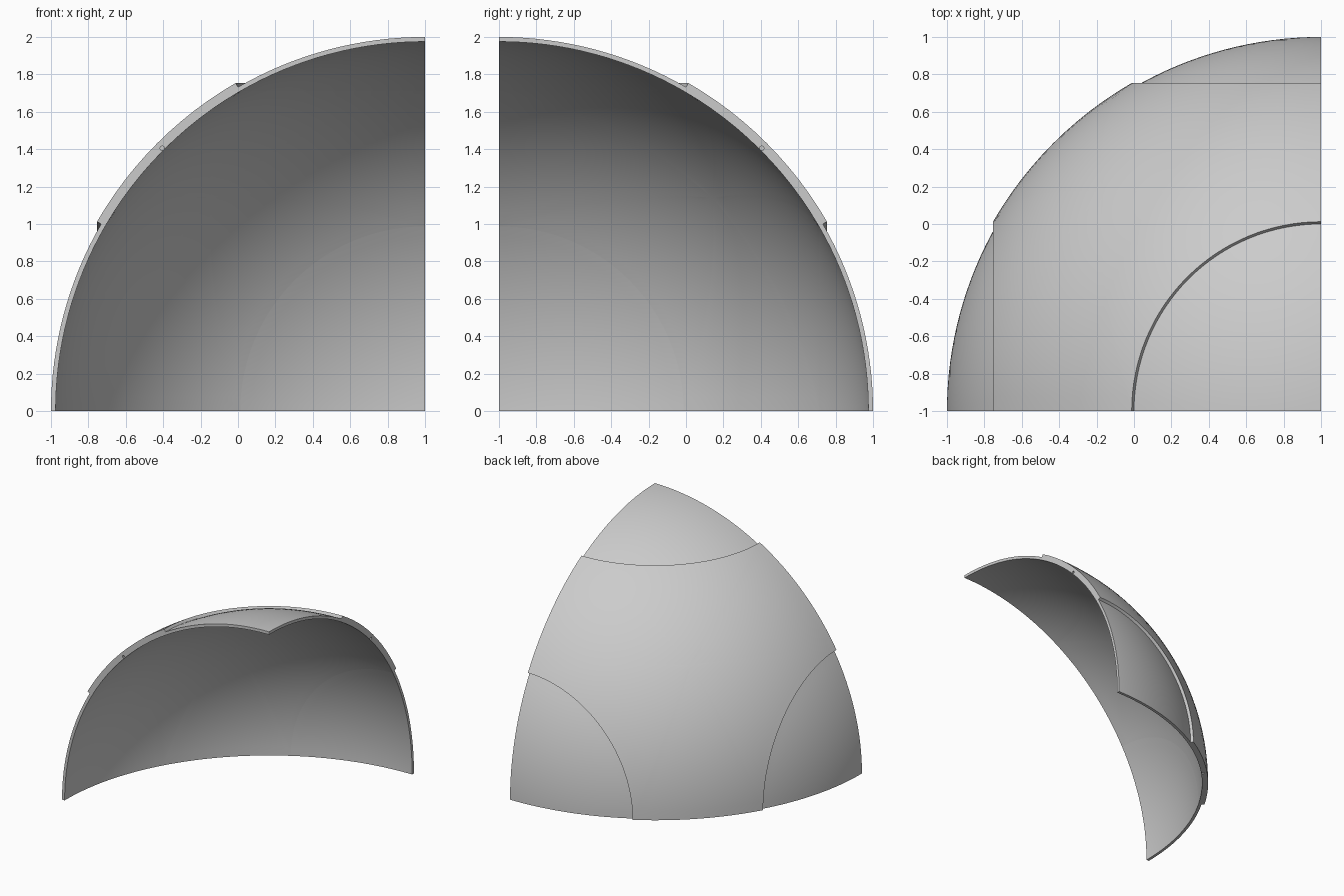
import bpy, bmesh
from math import radians, sin, cos, pi
from mathutils import Vector, Matrix

if "Cube" in bpy.data.objects:
    bpy.data.objects.remove(bpy.data.objects["Cube"])

INNER, CAP, MID = 1.975, 2.0, 2.025
HALF = radians(30)                 # angular size of each corner cap
AXES = [Vector((1, 0, 0)), Vector((0, 1, 0)), Vector((0, 0, 1))]

grey = bpy.data.materials.new("light grey")
grey.use_nodes = True
grey.diffuse_color = (0.6, 0.6, 0.6, 1)
grey.node_tree.nodes["Principled BSDF"].inputs["Base Color"].default_value = (0.6, 0.6, 0.6, 1)


def place(p):
    """Move a point of the positive octant to its place in the model."""
    return Vector((1 - p.x, p.y - 1, p.z))


def slerp(a, b, t):
    ang = a.angle(b)
    return (a * sin((1 - t) * ang) + b * sin(t * ang)) / sin(ang)


def cap_arc(k, n=32):
    """Quarter circle around axis k, from the axis before it to the one after."""
    a, b, c = AXES[k], AXES[(k + 1) % 3], AXES[(k + 2) % 3]
    turns = [pi / 2 * i / n for i in range(n + 1)]
    return [a * cos(HALF) + (c * cos(t) + b * sin(t)) * sin(HALF) for t in turns]


def make_object(name, bm):
    mesh = bpy.data.meshes.new(name)
    bm.to_mesh(mesh)
    bm.free()
    obj = bpy.data.objects.new(name, mesh)
    bpy.context.collection.objects.link(obj)
    return obj


def shell(name, pole, rim, closed, r_out, rings=16):
    """Thick spherical panel spreading from a pole to a rim of directions."""
    bm = bmesh.new()
    tip = bm.verts.new(pole * r_out)
    rows = [[bm.verts.new(slerp(pole, p, j / rings) * r_out) for p in rim]
            for j in range(1, rings + 1)]
    count = len(rim)
    for i in range(count if closed else count - 1):
        n = (i + 1) % count
        bm.faces.new((tip, rows[0][i], rows[0][n]))
        for lo, hi in zip(rows, rows[1:]):
            bm.faces.new((lo[i], hi[i], hi[n], lo[n]))
    # thicken towards the centre
    ext = bmesh.ops.extrude_face_region(bm, geom=bm.faces[:], use_keep_orig=True)
    for g in ext["geom"]:
        if isinstance(g, bmesh.types.BMVert):
            g.co *= INNER / r_out
    for v in bm.verts:
        v.co = place(v.co)
    bmesh.ops.recalc_face_normals(bm, faces=bm.faces[:])
    obj = make_object(name, bm)
    obj.data.materials.append(grey)
    return obj


# Corner caps
parts = [shell(name, AXES[k], cap_arc(k), False, CAP)
         for k, name in enumerate(("right_cap", "back_cap", "top_cap"))]

# Raised middle panel, its rim alternating cap arcs and straight octant edges
rim = []
for k in range(3):
    arc, following = cap_arc(k), cap_arc((k + 1) % 3)
    rim += arc + [slerp(arc[-1], following[0], i / 12) for i in range(1, 12)]
middle = shell("middle_panel", Vector((1, 1, 1)).normalized(), rim, True, MID)
parts.append(middle)

# Small pin holes halfway along each cut edge
for k in range(3):
    spot = (AXES[(k + 1) % 3] + AXES[(k + 2) % 3]).normalized() * (INNER + CAP) / 2
    turn = AXES[k].to_track_quat("Z", "Y").to_matrix().to_4x4()
    bm = bmesh.new()
    bmesh.ops.create_cone(bm, cap_ends=True, segments=8, radius1=0.012, radius2=0.012,
                          depth=0.06, matrix=Matrix.Translation(place(spot)) @ turn)
    cutter = make_object("hole_cutter", bm)
    cutter.hide_render = True
    mod = middle.modifiers.new("pin_hole", "BOOLEAN")
    mod.operation, mod.solver, mod.object = "DIFFERENCE", "EXACT", cutter
    bpy.context.view_layer.objects.active = middle
    bpy.ops.object.modifier_apply(modifier=mod.name)
    bpy.data.objects.remove(cutter)

# Smooth curved faces, crisp edges
bpy.ops.object.select_all(action="DESELECT")
for obj in parts:
    obj.select_set(True)
bpy.context.view_layer.objects.active = middle
bpy.ops.object.shade_smooth_by_angle(angle=radians(30))
